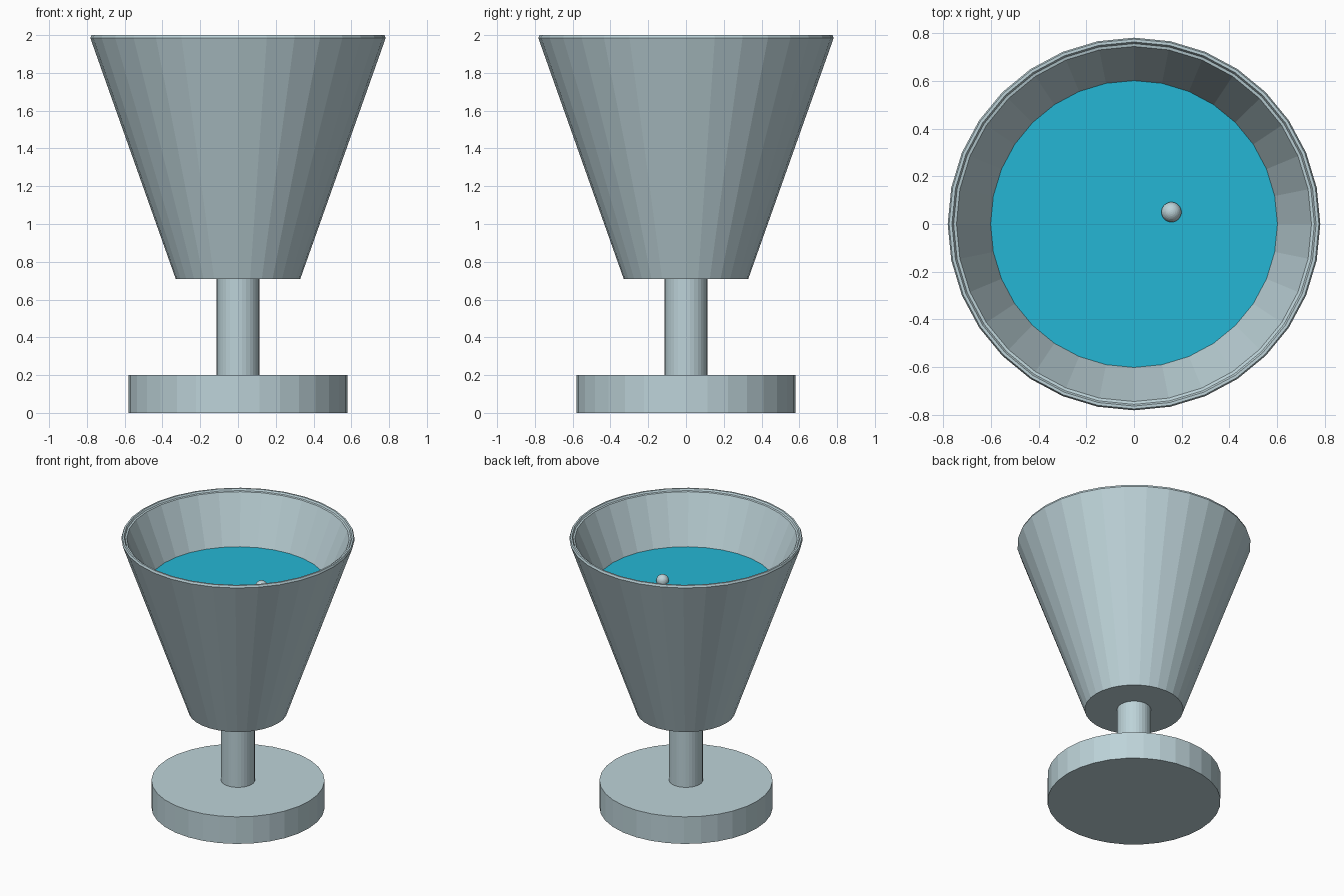
import bpy
import bmesh
import math

SIDES = 32

cube = bpy.data.objects.get("Cube")
if cube:
    bpy.data.objects.remove(cube, do_unlink=True)


def make_material(name, rgb):
    mat = bpy.data.materials.new(name)
    mat.use_nodes = True
    mat.diffuse_color = (*rgb, 1)
    mat.node_tree.nodes["Principled BSDF"].inputs["Base Color"].default_value = (*rgb, 1)
    return mat


def finish(bm, name, mat):
    bmesh.ops.recalc_face_normals(bm, faces=bm.faces)
    mesh = bpy.data.meshes.new(name)
    bm.to_mesh(mesh)
    bm.free()
    mesh.materials.append(mat)
    obj = bpy.data.objects.new(name, mesh)
    bpy.context.collection.objects.link(obj)
    return obj


def lathe(name, profile, mat):
    """Spin (radius, height) points about z and cap both ends."""
    bm = bmesh.new()
    rings = []
    for r, z in profile:
        angles = [math.tau * i / SIDES for i in range(SIDES)]
        rings.append([bm.verts.new((r * math.cos(a), r * math.sin(a), z)) for a in angles])
    for low, high in zip(rings, rings[1:]):
        for i in range(SIDES):
            j = (i + 1) % SIDES
            bm.faces.new((low[i], low[j], high[j], high[i]))
    bm.faces.new(rings[0])
    bm.faces.new(rings[-1])
    return finish(bm, name, mat)


glass = make_material("pale blue grey", (0.51, 0.65, 0.69))
water = make_material("bright cyan", (0.018, 0.47, 0.66))

# Foot and stem
lathe("base", [(0.58, 0), (0.58, 0.2)], glass)
lathe("stem", [(0.113, 0.2), (0.113, 0.71)], glass)

# Hollow bowl with a small stepped lip
lathe("bowl", [(0.33, 0.71), (0.782, 1.985), (0.776, 2.0), (0.764, 2.0),
               (0.757, 1.988), (0.745, 1.985), (0.60, 1.64), (0.27, 0.78)], glass)

# Drink surface filling the bowl
lathe("liquid", [(0.275, 0.79), (0.602, 1.645)], water)

# Floating bubble
bm = bmesh.new()
bmesh.ops.create_uvsphere(bm, u_segments=32, v_segments=16, radius=0.042)
bubble = finish(bm, "bubble", glass)
bubble.location = (0.157, 0.05, 1.655)
